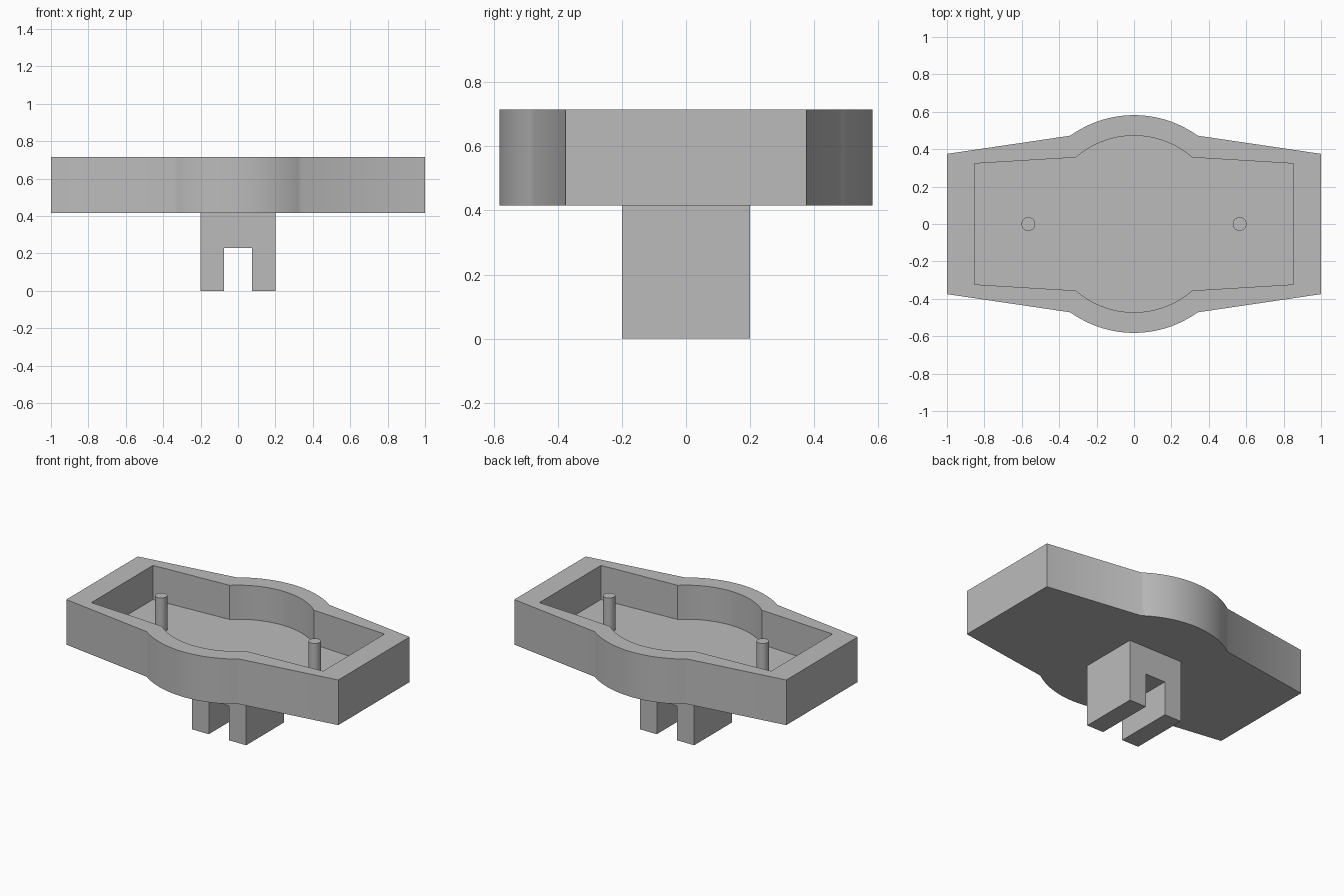
import bpy, bmesh, math

if "Cube" in bpy.data.objects:
    bpy.data.objects.remove(bpy.data.objects["Cube"])

grey = bpy.data.materials.new("light grey")
grey.diffuse_color = (0.5, 0.5, 0.5, 1)
grey.use_nodes = True
grey.node_tree.nodes["Principled BSDF"].inputs["Base Color"].default_value = grey.diffuse_color

BASE, FLOOR, TOP = 0.415, 0.488, 0.715


def finish(name, bm):
    bmesh.ops.recalc_face_normals(bm, faces=bm.faces)
    mesh = bpy.data.meshes.new(name)
    bm.to_mesh(mesh)
    bm.free()
    obj = bpy.data.objects.new(name, mesh)
    bpy.context.collection.objects.link(obj)
    mesh.materials.append(grey)
    bpy.ops.object.select_all(action='DESELECT')
    bpy.context.view_layer.objects.active = obj
    obj.select_set(True)
    bpy.ops.object.shade_smooth_by_angle(angle=math.radians(30))
    return obj


def outline(end_x, end_y, radius, arc_x, steps=32):
    """Tapered plate with a round bulge in the middle of both long sides."""
    a = math.asin(arc_x / radius)
    half = [(end_x, end_y)]
    for i in range(steps + 1):
        t = a - 2 * a * i / steps
        half.append((radius * math.sin(t), radius * math.cos(t)))
    half.append((-end_x, end_y))
    return half + [(-x, -y) for x, y in half]


def ring(bm, pts, z):
    return [bm.verts.new((x, y, z)) for x, y in pts]


def bridge(bm, r1, r2):
    n = len(r1)
    for i in range(n):
        j = (i + 1) % n
        bm.faces.new((r1[i], r1[j], r2[j], r2[i]))


# Hollow tray: bottom, outer wall, rim, inner wall, floor
outer = outline(1.0, 0.375, 0.582, 0.34)
inner = outline(0.852, 0.323, 0.472, 0.31)
bm = bmesh.new()
rings = [ring(bm, outer, BASE), ring(bm, outer, TOP),
         ring(bm, inner, TOP), ring(bm, inner, FLOOR)]
for r1, r2 in zip(rings, rings[1:]):
    bridge(bm, r1, r2)
bm.faces.new(rings[0])
bm.faces.new(rings[-1])
finish("tray", bm)

# Slotted foot: upside-down U profile extruded along y
profile = [(-0.2, 0), (-0.075, 0), (-0.075, 0.228), (0.075, 0.228),
           (0.075, 0), (0.2, 0), (0.2, BASE), (-0.2, BASE)]
bm = bmesh.new()
front = [bm.verts.new((x, -0.2, z)) for x, z in profile]
back = [bm.verts.new((x, 0.2, z)) for x, z in profile]
bridge(bm, front, back)
bm.faces.new(front)
bm.faces.new(back)
finish("slotted_foot", bm)

# Two upright pins on the tray floor
for side, x in (("left", -0.565), ("right", 0.565)):
    bm = bmesh.new()
    bmesh.ops.create_cone(bm, cap_ends=True, segments=32, radius1=0.037,
                          radius2=0.037, depth=TOP - FLOOR)
    bmesh.ops.translate(bm, verts=bm.verts, vec=(x, 0, (TOP + FLOOR) / 2))
    finish(side + "_pin", bm)
